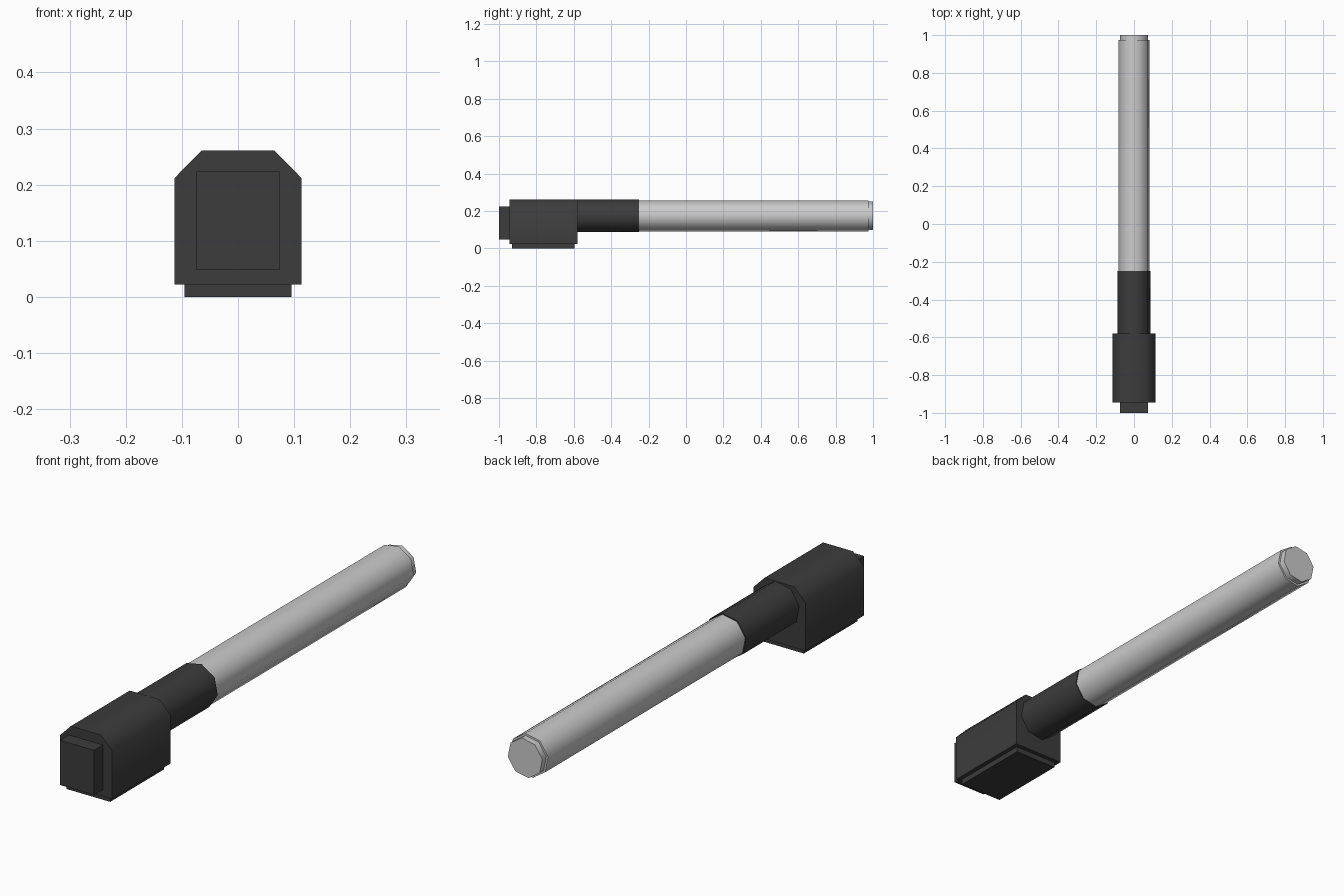
import bpy, bmesh
from math import sin, cos, pi, radians

if "Cube" in bpy.data.objects:
    bpy.data.objects.remove(bpy.data.objects["Cube"])

dark = bpy.data.materials.new("dark_grey")
dark.diffuse_color = (0.045, 0.045, 0.045, 1)
dark.use_nodes = True
dark.node_tree.nodes["Principled BSDF"].inputs["Base Color"].default_value = dark.diffuse_color


def prism(name, profile, y0, y1, mat=None):
    """Extrude an (x, z) profile along y, with softened shallow edges."""
    bm = bmesh.new()
    face = bm.faces.new([bm.verts.new((x, y0, z)) for x, z in profile])
    ext = bmesh.ops.extrude_face_region(bm, geom=[face], use_keep_orig=True)
    moved = [v for v in ext["geom"] if isinstance(v, bmesh.types.BMVert)]
    bmesh.ops.translate(bm, verts=moved, vec=(0, y1 - y0, 0))
    bmesh.ops.recalc_face_normals(bm, faces=bm.faces)
    mesh = bpy.data.meshes.new(name)
    bm.to_mesh(mesh)
    bm.free()
    if mat:
        mesh.materials.append(mat)
    obj = bpy.data.objects.new(name, mesh)
    bpy.context.collection.objects.link(obj)
    bpy.ops.object.select_all(action='DESELECT')
    obj.select_set(True)
    bpy.context.view_layer.objects.active = obj
    bpy.ops.object.shade_smooth_by_angle(angle=radians(50))
    return obj


def rect(w, z0, z1):
    return [(-w, z0), (w, z0), (w, z1), (-w, z1)]


def octagon(r, zc=0.174, turn=radians(11.25)):
    return [(r * sin(turn + i * pi / 4), zc + r * cos(turn + i * pi / 4)) for i in range(8)]


# Housing with chamfered top corners
housing = [(-0.113, 0.022), (0.113, 0.022), (0.113, 0.212),
           (0.065, 0.261), (-0.065, 0.261), (-0.113, 0.212)]
prism("housing", housing, -0.945, -0.58, dark)

# Foot plate and front block
prism("foot_plate", rect(0.095, 0.0, 0.022), -0.93, -0.597, dark)
prism("front_block", rect(0.074, 0.048, 0.224), -1.0, -0.945, dark)

# Octagonal sleeve, tube and stepped end cap
prism("sleeve", octagon(0.0885), -0.58, -0.25, dark)
prism("tube", octagon(0.0845), -0.25, 0.975)
prism("end_cap", octagon(0.0765), 0.975, 1.0)
